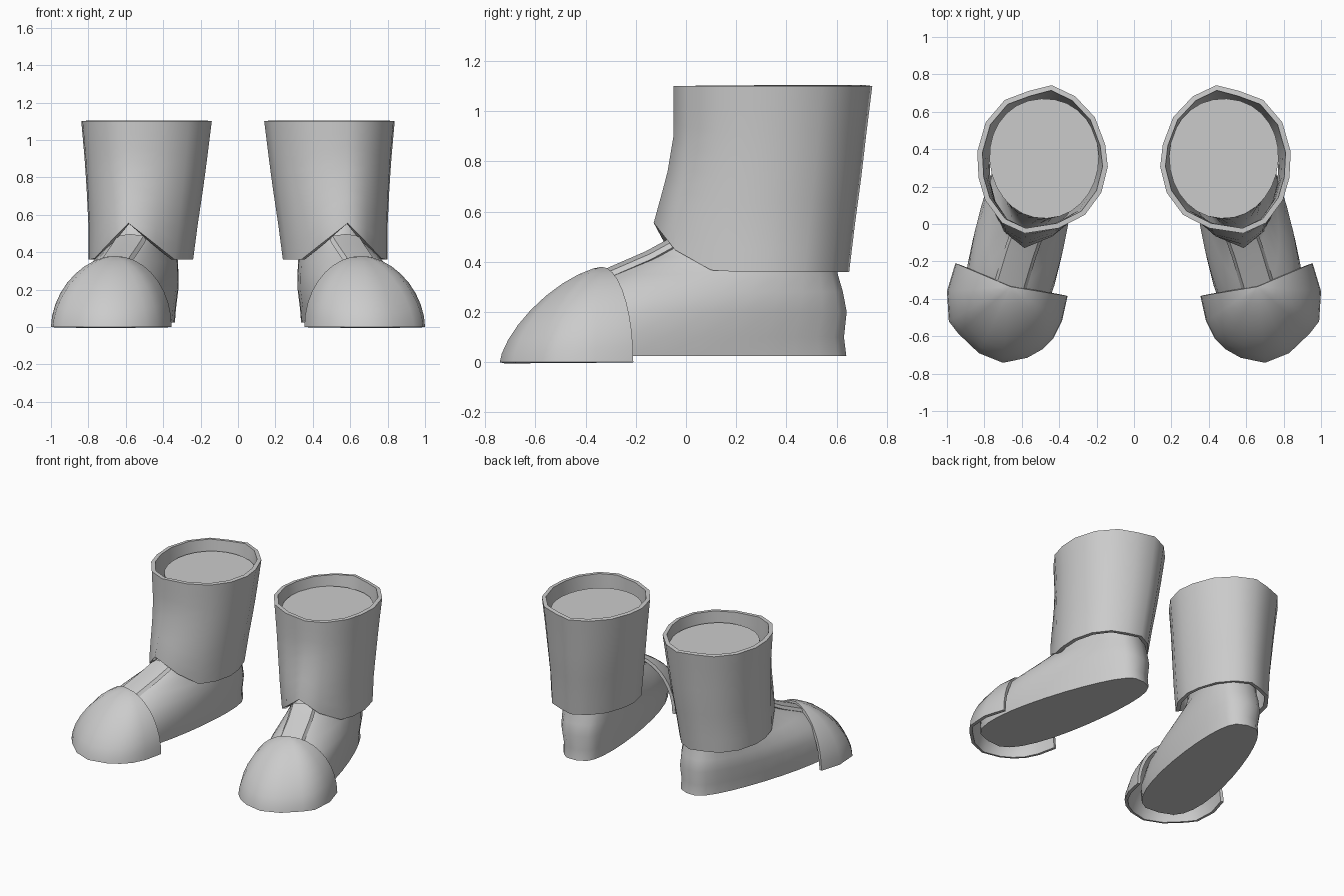
import bpy
import math

cube = bpy.data.objects.get("Cube")
if cube:
    bpy.data.objects.remove(cube, do_unlink=True)

GREY = (0.6, 0.6, 0.6, 1)
grey = bpy.data.materials.new("plain grey")
grey.use_nodes = True
grey.diffuse_color = GREY
grey.node_tree.nodes["Principled BSDF"].inputs["Base Color"].default_value = GREY


def lerp(a, b, t):
    return a + (b - a) * t


def sample(table, z):
    """Interpolate rows of (z, values...) at height z."""
    for lo, hi in zip(table, table[1:]):
        if z <= hi[0]:
            t = max(0, (z - lo[0]) / (hi[0] - lo[0]))
            return [lerp(a, b, t) for a, b in zip(lo[1:], hi[1:])]
    return table[-1][1:]


def grid_faces(rows, cols, closed):
    span = cols if closed else cols - 1
    return [(r * cols + c, r * cols + (c + 1) % cols,
             (r + 1) * cols + (c + 1) % cols, (r + 1) * cols + c)
            for r in range(rows - 1) for c in range(span)]


def make_pair(part, verts, faces, thickness=0, angle=40):
    """Build the part for the left boot and mirror it for the right."""
    for side, s in (("left", 1), ("right", -1)):
        mesh = bpy.data.meshes.new(f"{side}_{part}")
        mesh.from_pydata([(s * x, y, z) for x, y, z in verts], [],
                         [f[::s] for f in faces])
        mesh.materials.append(grey)
        obj = bpy.data.objects.new(f"{side}_{part}", mesh)
        bpy.context.collection.objects.link(obj)
        bpy.ops.object.select_all(action='DESELECT')
        obj.select_set(True)
        bpy.context.view_layer.objects.active = obj
        if thickness:
            mod = obj.modifiers.new("Thickness", 'SOLIDIFY')
            mod.thickness = thickness
            mod.offset = -1
            bpy.ops.object.modifier_apply(modifier=mod.name)
        bpy.ops.object.shade_smooth_by_angle(angle=math.radians(angle))


# Shin guard: flared shell with a notched front
OUTLINE = [(.27, -1), (.62, -.86), (.88, -.55), (.98, -.25), (1, .1), (.87, .5),
           (.58, .8), (.22, .92), (-.14, 1), (-.5, .85), (-.8, .57), (-.96, .2),
           (-1, -.1), (-.9, -.45), (-.65, -.75), (-.25, -.93)]
KEEL = {0: 1, 1: .45, 15: .45}
# height, inner x, outer x, front y, back y, keel
SHELL = [(.36, .24, .80, -.06, .65, .08), (.55, .215, .80, -.06, .673, .07),
         (.75, .185, .81, -.05, .70, .025), (.9, .165, .82, -.045, .717, .005),
         (1.1, .14, .838, -.05, .742, 0)]


def shell_point(i, z):
    inner, outer, front, back, keel = sample(SHELL, z)
    u, v = OUTLINE[i]
    return (lerp(inner, outer, (u + 1) / 2),
            lerp(front, back, (v + 1) / 2) - keel * KEEL.get(i, 0), z)


def hem(i):
    if OUTLINE[i][1] > -.5:
        return .36
    x = shell_point(i, .45)[0] - shell_point(0, .45)[0]
    return max(.36, .555 - (1.08 * x if x > 0 else -.75 * x))


ROWS = 9
cols = len(OUTLINE)
verts = [shell_point(i, lerp(hem(i), 1.1, r / (ROWS - 1)))
         for r in range(ROWS) for i in range(cols)]
make_pair("shin_guard", verts, grid_faces(ROWS, cols, True), thickness=.028, angle=72)

# Boot: stacked foot-shaped slices from the sole to the flat top
# height, heel x, heel y, toe x, toe y, heel half width, ball half width, squareness
SLICES = [(.025, .45, .638, .74, -.63, .185, .265, .62),
          (.1, .45, .628, .74, -.63, .19, .28, .62),
          (.2, .45, .637, .72, -.55, .205, .27, .62),
          (.28, .45, .62, .70, -.44, .21, .24, .65),
          (.35, .45, .60, .66, -.32, .21, .185, .7),
          (.42, .46, .59, .61, -.16, .21, .14, .8),
          (.48, .47, .585, .57, -.05, .21, .14, .85),
          (.6, .47, .6, .55, 0, .22, .17, .9),
          (.8, .48, .63, .52, .02, .26, .23, 1),
          (1.03, .495, .67, .465, .03, .3, .285, .95)]
SIDES = 28
verts = []
for z, hx, hy, tx, ty, heel, ball, square in SLICES:
    length = math.hypot(tx - hx, ty - hy)
    nx, ny = (hy - ty) / length, (tx - hx) / length
    for i in range(SIDES):
        a = math.tau * i / SIDES
        t = (1 + math.cos(a)) / 2
        w = lerp(heel, ball, t) * math.copysign(abs(math.sin(a)) ** square, math.sin(a))
        verts.append((lerp(hx, tx, t) + nx * w, lerp(hy, ty, t) + ny * w, z))
faces = grid_faces(len(SLICES), SIDES, True)
faces.append(tuple(reversed(range(SIDES))))
faces.append(tuple(range(len(verts) - SIDES, len(verts))))
make_pair("boot", verts, faces, angle=50)

# Tongue: low arched strip along the instep, tucked under cap and guard
TONGUE = [(.675, -.37, .335), (.655, -.31, .365), (.61, -.16, .43), (.575, -.06, .485)]
ARCH = [(-.085, -.02), (-.07, .002), (0, .012), (.07, .002), (.085, -.02)]
verts = [(x + dx, y + .25 * dx, z + dz) for x, y, z in TONGUE for dx, dz in ARCH]
make_pair("tongue", verts, grid_faces(len(TONGUE), len(ARCH), False), thickness=.02)

# Toe cap: half dome fanned from the crown down to a rounded base
BASE = [(.355, -.385), (.385, -.52), (.43, -.61), (.49, -.67), (.57, -.715),
        (.70, -.742), (.83, -.69), (.94, -.585), (.99, -.52), (1, -.36), (.955, -.21)]
CROWN = (.66, -.335)
STEPS = 9
cols = len(BASE)
verts = []
for r in range(STEPS):
    a = .5 * math.pi * r / STEPS
    for i, (bx, by) in enumerate(BASE):
        # Rounder at the sides, more pointed at the toe
        power = lerp(2, 1.47, math.sin(math.pi * i / (cols - 1)))
        f = math.cos(a) ** (2 / power)
        verts.append((lerp(CROWN[0], bx, f), lerp(CROWN[1], by, f),
                      .38 * math.sin(a) ** (2 / power)))
faces = grid_faces(STEPS, cols, False)
top = len(verts)
verts.append((*CROWN, .38))
faces += [(top - cols + i, top - cols + i + 1, top) for i in range(cols - 1)]
make_pair("toe_cap", verts, faces, thickness=.022)
